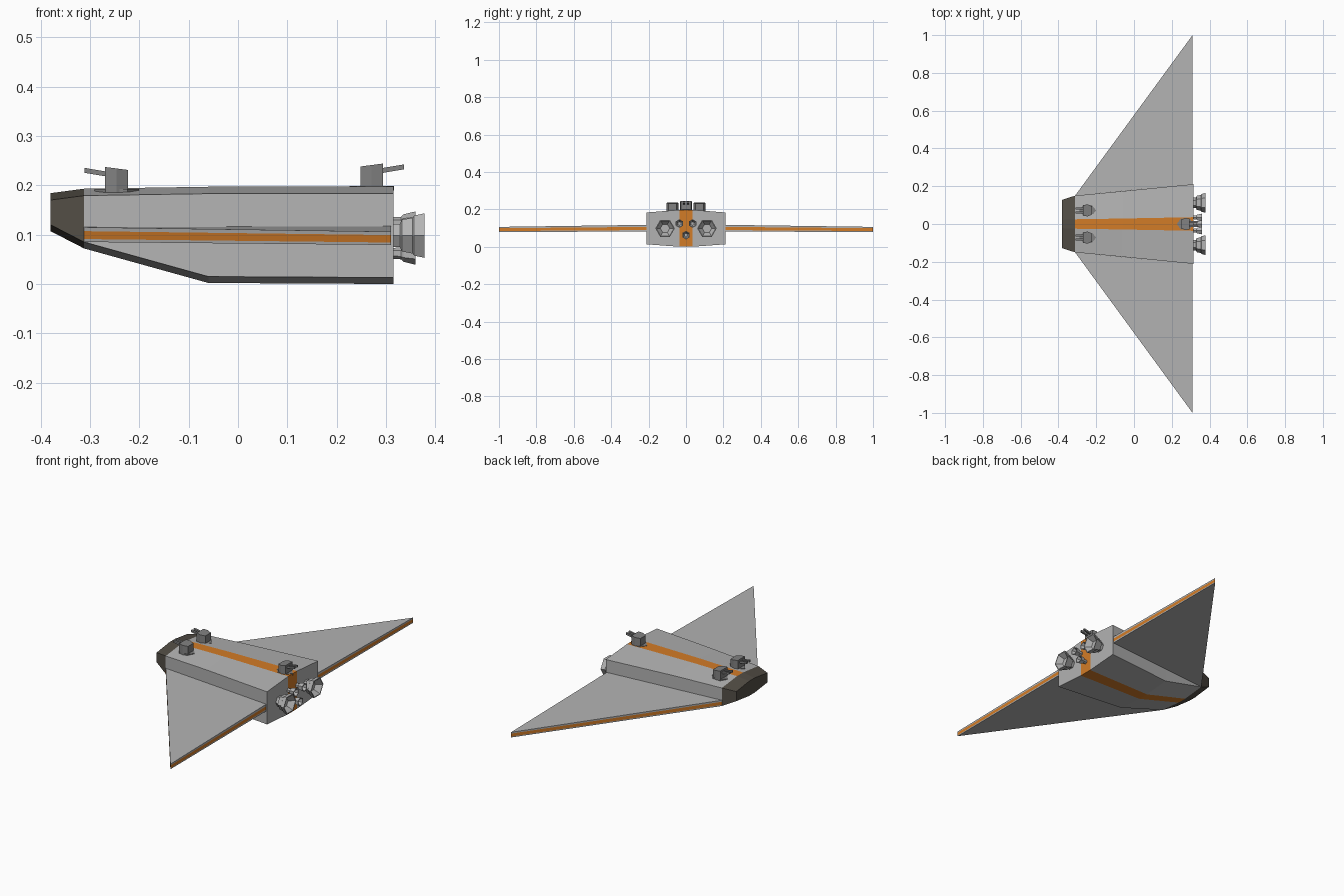
import bpy, bmesh, math
from mathutils import Vector

if "Cube" in bpy.data.objects:
    bpy.data.objects.remove(bpy.data.objects["Cube"])


def material(name, rgb):
    m = bpy.data.materials.new(name)
    m.diffuse_color = (*rgb, 1)
    m.use_nodes = True
    m.node_tree.nodes["Principled BSDF"].inputs["Base Color"].default_value = m.diffuse_color
    return m


GREY = material("hull_grey", (0.45, 0.45, 0.45))
ORANGE = material("orange_stripe", (0.65, 0.2, 0.02))
BROWN = material("nose_brown", (0.085, 0.075, 0.06))
DARK = material("turret_grey", (0.22, 0.22, 0.22))


def finish(name, bm, mats):
    bmesh.ops.recalc_face_normals(bm, faces=bm.faces)
    me = bpy.data.meshes.new(name)
    bm.to_mesh(me)
    bm.free()
    for m in mats:
        me.materials.append(m)
    ob = bpy.data.objects.new(name, me)
    bpy.context.collection.objects.link(ob)
    return ob


def bridge(bm, a, b, accent=()):
    n = len(a)
    for i in range(n):
        f = bm.faces.new((a[i], a[(i + 1) % n], b[(i + 1) % n], b[i]))
        f.material_index = int(i in accent)


# Hull stations: x, half width, stripe half width, bottom, top
def hull_part(name, stations, mats):
    bm = bmesh.new()
    rings = []
    for x, y, w, b, t in stations:
        half = [(w, t), (y, t - 0.014), (y, b + 0.013), (w, b)]
        pts = half + [(-p, z) for p, z in reversed(half)]
        rings.append([bm.verts.new((x, p, z)) for p, z in pts])
    for a, b in zip(rings, rings[1:]):
        bridge(bm, a, b, (3, 7))
    for r in (rings[0], rings[-1]):
        for ids, mi in (((0, 1, 2, 3), 0), ((0, 3, 4, 7), 1), ((4, 5, 6, 7), 0)):
            bm.faces.new([r[i] for i in ids]).material_index = mi
    return finish(name, bm, mats)


hull_part("hull", [(-0.312, 0.150, 0.025, 0.072, 0.193),
                   (-0.060, 0.174, 0.029, 0.002, 0.197),
                   (0.315, 0.211, 0.036, 0.0, 0.197)], (GREY, ORANGE))
hull_part("nose", [(-0.380, 0.128, 0.022, 0.107, 0.184),
                   (-0.312, 0.150, 0.025, 0.072, 0.193)], (BROWN, BROWN))

# Delta wings with an orange band around the edge
for side, label in ((1, "left"), (-1, "right")):
    corners = [(-0.312, 0.150, (0.085, 0.091, 0.107, 0.115)),
               (0.310, 1.000, (0.079, 0.084, 0.099, 0.106)),
               (0.310, 0.210, (0.081, 0.089, 0.106, 0.117))]
    bm = bmesh.new()
    loops = [[bm.verts.new((x, y * side, z[k])) for x, y, z in corners]
             for k in range(4)]
    for k in range(3):
        bridge(bm, loops[k], loops[k + 1], (0, 1, 2) if k == 1 else ())
    bm.faces.new(loops[0])
    bm.faces.new(loops[3])
    finish("wing_" + label, bm, (GREY, ORANGE))


# Hexagonal engine bells, profile of (x, radius) from hull to inner throat
def engine(name, y, z, profile, turn=0.0):
    bm = bmesh.new()
    rings = []
    for x, r in profile:
        rings.append([bm.verts.new((x, y + r * math.cos(i * math.pi / 3 + turn),
                                    z + r * math.sin(i * math.pi / 3 + turn)))
                      for i in range(6)])
    for a, b in zip(rings, rings[1:]):
        bridge(bm, a, b)
    bm.faces.new(rings[0])
    bm.faces.new(rings[-1])
    finish(name, bm, (GREY,))


big = [(0.312, 0.027), (0.328, 0.027), (0.332, 0.037), (0.354, 0.042),
       (0.357, 0.047), (0.378, 0.052), (0.378, 0.047), (0.350, 0.025)]
small = [(0.312, 0.011), (0.330, 0.012), (0.335, 0.017), (0.360, 0.023),
         (0.360, 0.019), (0.343, 0.010)]
for i, y in enumerate((-0.112, 0.112)):
    engine(f"main_engine_{i + 1}", y, 0.098, big)
for i, (y, z) in enumerate(((-0.035, 0.124), (0.035, 0.124), (0, 0.062))):
    engine(f"small_engine_{i + 1}", y, z, small, math.pi / 6)


# Turret: plan outline extruded with a sloping top, base plate, twin barrels
def prism(bm, outline, z0, top):
    lo = [bm.verts.new((x, y, z0)) for x, y in outline]
    hi = [bm.verts.new((x, y, top(x))) for x, y in outline]
    bridge(bm, lo, hi)
    bm.faces.new(lo)
    bm.faces.new(hi)


def turret(name, x, y, z, d):
    bm = bmesh.new()
    half = [(-0.023, 0.022), (0.0, 0.032), (0.023, 0.028)]
    outline = half + [(p, -q) for p, q in reversed(half)]
    prism(bm, outline, -0.008, lambda p: 0.044 + 0.13 * p)
    plate = [(0.045 * math.cos(a * math.pi / 3), 0.034 * math.sin(a * math.pi / 3))
             for a in range(6)]
    prism(bm, plate, -0.008, lambda p: 0.002)
    for s in (-1, 1):
        r = bmesh.ops.create_cube(bm, size=1)["verts"]
        for v in r:
            px = 0.0425 + v.co.x * 0.045
            v.co = Vector((px, s * 0.011 + v.co.y * 0.010,
                           0.036 + (px - 0.04) * 0.17 + v.co.z * 0.010))
    for v in bm.verts:
        v.co = Vector((x + d * v.co.x, y + d * v.co.y, z + v.co.z))
    finish(name, bm, (DARK,))


turret("front_turret_left", -0.246, 0.072, 0.190, -1)
turret("front_turret_right", -0.246, -0.072, 0.190, -1)
turret("rear_turret", 0.271, 0.0, 0.197, 1)
